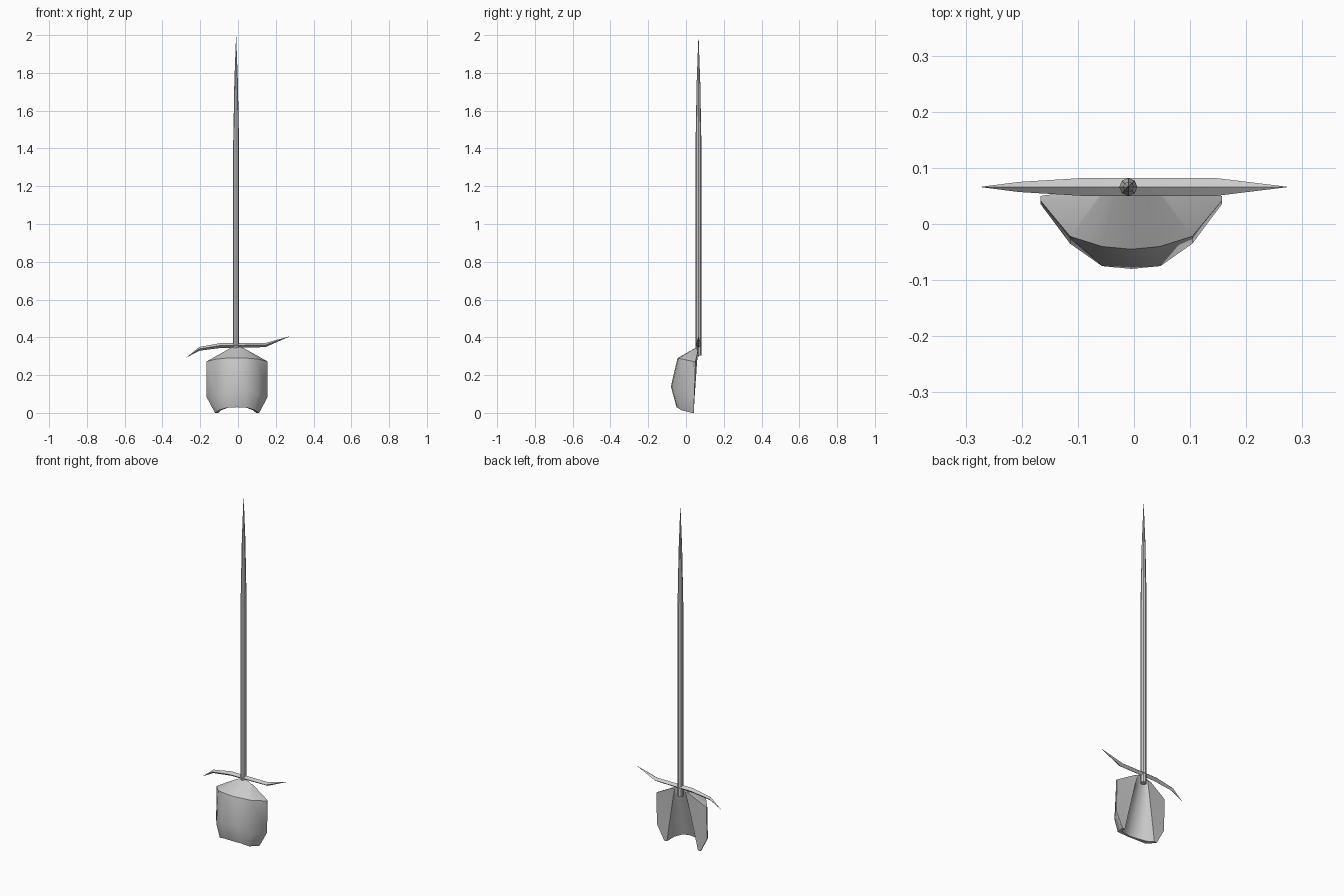
import bpy, bmesh, math
from mathutils import Vector

if "Cube" in bpy.data.objects:
    bpy.data.objects.remove(bpy.data.objects["Cube"])

CX = -0.005        # centre line of the hand shell
SPIKE = (-0.01, 0.066)


def finish(name, bm, angle):
    bmesh.ops.remove_doubles(bm, verts=bm.verts[:], dist=0.0002)
    bmesh.ops.recalc_face_normals(bm, faces=bm.faces[:])
    mesh = bpy.data.meshes.new(name)
    bm.to_mesh(mesh)
    bm.free()
    ob = bpy.data.objects.new(name, mesh)
    bpy.context.collection.objects.link(ob)
    bpy.ops.object.select_all(action='DESELECT')
    ob.select_set(True)
    bpy.context.view_layer.objects.active = ob
    bpy.ops.object.shade_smooth_by_angle(angle=math.radians(angle))
    return ob


def loft(bm, rings):
    """Join closed rings of equal length with quads."""
    vs = [[bm.verts.new(p) for p in r] for r in rings]
    n = len(vs[0])
    for a, b in zip(vs, vs[1:]):
        for i in range(n):
            j = (i + 1) % n
            bm.faces.new((a[i], a[j], b[j], b[i]))
    return vs


# long eight-sided spike
bm = bmesh.new()
rings = []
for z, r in [(0.305, 0.016), (1.40, 0.016), (1.75, 0.0095), (1.998, 0.0004)]:
    rings.append([(SPIKE[0] + r * math.cos(k * math.pi / 4),
                   SPIKE[1] + r * math.sin(k * math.pi / 4), z) for k in range(8)])
vs = loft(bm, rings)
bm.faces.new(vs[0])
bm.faces.new(vs[-1])
finish("spike", bm, 30)

# S-curved crossguard with a diamond section
bm = bmesh.new()
rings = []
for x, z, hy, hz in [(-0.272, 0.294, 0.0004, 0.0004), (-0.205, 0.339, 0.009, 0.010),
                     (-0.09, 0.357, 0.016, 0.013), (0.145, 0.359, 0.016, 0.011),
                     (0.273, 0.405, 0.0004, 0.0004)]:
    rings.append([(x, 0.066 - hy, z), (x, 0.066, z + hz),
                  (x, 0.066 + hy, z), (x, 0.066, z - hz)])
vs = loft(bm, rings)
bm.faces.new(vs[0])
bm.faces.new(vs[-1])
finish("crossguard", bm, 30)

# hand shell: half rows of the outer surface, centre to side, top to bottom
rows = [
    [(0, 0.060, 0.350), (0.025, 0.060, 0.347), (0.045, 0.059, 0.338), (0.055, 0.056, 0.332)],
    [(0, -0.045, 0.290), (0.052, -0.040, 0.290), (0.109, -0.022, 0.285), (0.162, 0.042, 0.272)],
    [(0, -0.080, 0.140), (0.052, -0.075, 0.140), (0.109, -0.035, 0.090), (0.162, 0.036, 0.085)],
    [(0, -0.050, 0.030), (0.052, -0.045, 0.028), (0.095, -0.025, 0.018), (0.117, 0.033, 0.004)],
]
bm = bmesh.new()
rings = []
for i, row in enumerate(rows):
    outer = [(CX - x, y, z) for x, y, z in row[:0:-1]] + [(CX + x, y, z) for x, y, z in row]
    # tapered half-round channel in the back
    inner = []
    for k in range(7):
        a = (k - 3) * math.pi / 6
        z = outer[k][2] if i != 2 else 0.10
        t = (0.345 - z) / 0.34 if i else 0.0
        w, d = 0.034 + 0.066 * t, 0.006 + 0.082 * t
        inner.append((CX + w * math.sin(a), 0.064 - 0.024 * t - d * math.cos(a), z))
    # back corners of the side flanges
    rx, ry, rz = row[3]
    left, right = (CX - rx, ry + 0.008, rz), (CX + rx, ry + 0.008, rz)
    rings.append(outer + [right] + inner[::-1] + [left])
vs = loft(bm, rings)
# close the top and bottom edges between outer wall and channel
for ring in (vs[0], vs[-1]):
    out, right, inn, left = ring[:7], ring[7], ring[8:15][::-1], ring[15]
    for k in range(6):
        bm.faces.new((out[k], out[k + 1], inn[k + 1], inn[k]))
    bm.faces.new((out[6], right, inn[6]))
    bm.faces.new((out[0], inn[0], left))
finish("hand_shell", bm, 35)

# rest the lowest point on the ground
shell = bpy.data.objects["hand_shell"]
low = min(v.co.z for v in shell.data.vertices)
for v in shell.data.vertices:
    v.co.z = max(0.0, v.co.z - (low if v.co.z < 0.02 else 0.0))
